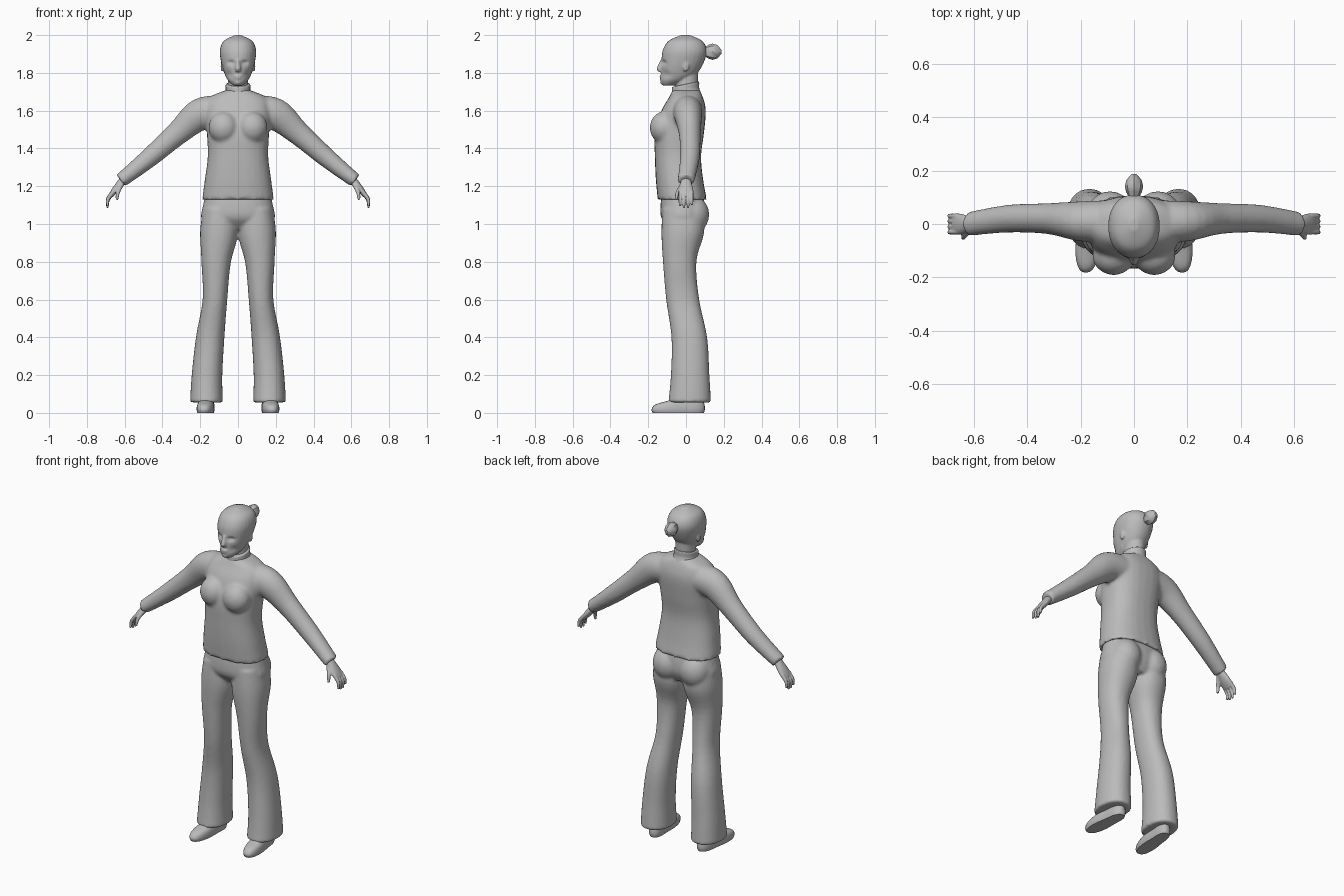
import bpy, bmesh, math
from mathutils import Vector, Matrix

cube = bpy.data.objects.get("Cube")
if cube:
    bpy.data.objects.remove(cube)

GREY = (0.5, 0.5, 0.5, 1)
plain_grey = bpy.data.materials.new("plain grey")
plain_grey.use_nodes = True
plain_grey.diffuse_color = GREY
plain_grey.node_tree.nodes["Principled BSDF"].inputs["Base Color"].default_value = GREY

SIDES = {"left": 1, "right": -1}


def ring(z, half, front, back, x=0):
    """Level cross-section given by its height, half width and y limits."""
    return (x, (front + back) / 2, z, half, (back - front) / 2)


def joint(x, y, z, across, deep):
    """Cross-section of a limb, square to the limb's path."""
    return (x, y, z, across, deep)


def spline(rows, steps=5):
    """Smooth the run of cross-sections between the given ones."""
    result = []
    for i in range(len(rows) - 1):
        quad = zip(rows[max(i - 1, 0)], rows[i], rows[i + 1], rows[min(i + 2, len(rows) - 1)])
        quad = list(quad)
        for k in range(steps):
            t = k / steps
            result.append([b + t / 2 * (c - a + t * (2 * a - 5 * b + 4 * c - d
                           + t * (3 * (b - c) + d - a))) for a, b, c, d in quad])
    return result + [list(rows[-1])]


def loft(bm, *rows, side=1, sides=28, power=2.0, smooth=True):
    """Skin a run of superellipse cross-sections and close both ends."""
    rows = spline(rows) if smooth else rows
    centres = [Vector(row[:3]) for row in rows]
    loops = []
    for i, (centre, row) in enumerate(zip(centres, rows)):
        path = centres[min(i + 1, len(rows) - 1)] - centres[max(i - 1, 0)]
        across = Vector((0, 1, 0)).cross(path).normalized() * row[3]
        loop = []
        for k in range(sides):
            angle = math.tau * k / sides
            c, s = math.cos(angle), math.sin(angle)
            point = centre + across * math.copysign(abs(c) ** (2 / power), c)
            point.y += row[4] * math.copysign(abs(s) ** (2 / power), s)
            point.x *= side
            loop.append(bm.verts.new(point))
        loops.append(loop)
    for low, high in zip(loops, loops[1:]):
        for k in range(sides):
            bm.faces.new((low[k - 1], low[k], high[k], high[k - 1]))
    bm.faces.new(loops[0])
    bm.faces.new(loops[-1])


def ball(bm, centre, size):
    matrix = Matrix.Translation(centre) @ Matrix.Diagonal((*size, 1))
    bmesh.ops.create_uvsphere(bm, u_segments=20, v_segments=14, radius=1, matrix=matrix)


def finish(name, bm, voxel=0, relax=4, angle=60):
    """Make the object, fusing overlapping shapes into one skin if asked."""
    bmesh.ops.recalc_face_normals(bm, faces=bm.faces)
    mesh = bpy.data.meshes.new(name)
    bm.to_mesh(mesh)
    bm.free()
    part = bpy.data.objects.new(name, mesh)
    bpy.context.collection.objects.link(part)
    bpy.ops.object.select_all(action='DESELECT')
    bpy.context.view_layer.objects.active = part
    part.select_set(True)
    if voxel:
        fuse = part.modifiers.new("fuse", 'REMESH')
        fuse.mode, fuse.voxel_size = 'VOXEL', voxel
        soften = part.modifiers.new("soften", 'SMOOTH')
        soften.factor, soften.iterations = 0.5, relax
        for modifier in ("fuse", "soften"):
            bpy.ops.object.modifier_apply(modifier=modifier)
    part.data.materials.clear()
    part.data.materials.append(plain_grey)
    bpy.ops.object.shade_smooth_by_angle(angle=math.radians(angle))
    return part


# Sweater: torso, bust and sleeves in one skin
bm = bmesh.new()
loft(bm,
     ring(z=1.13, half=.19, front=-.15, back=.11),
     ring(z=1.24, half=.175, front=-.16, back=.09),
     ring(z=1.36, half=.16, front=-.165, back=.08),
     ring(z=1.48, half=.165, front=-.165, back=.095),
     ring(z=1.6, half=.175, front=-.13, back=.105),
     ring(z=1.67, half=.15, front=-.09, back=.09),
     ring(z=1.71, half=.06, front=-.07, back=.07), power=2.4)
for s in SIDES.values():
    ball(bm, centre=(s * .076, -.117, 1.51), size=(.08, .075, .085))
    loft(bm,
         joint(x=.08, y=.01, z=1.6, across=.08, deep=.08),
         joint(x=.2, y=.01, z=1.58, across=.085, deep=.075),
         joint(x=.32, y=.02, z=1.48, across=.063, deep=.058),
         joint(x=.47, y=.02, z=1.35, across=.051, deep=.052),
         joint(x=.62, y=0, z=1.23, across=.038, deep=.045), side=s)
finish("sweater", bm, voxel=.01)

# Collar: a short tube, lower at the throat
bm = bmesh.new()
loft(bm,
     ring(z=1.67, half=.078, front=-.085, back=.08),
     ring(z=1.7, half=.066, front=-.076, back=.07),
     ring(z=1.73, half=.065, front=-.074, back=.07),
     ring(z=1.735, half=.058, front=-.067, back=.063))
for v in bm.verts:
    v.co.z += (v.co.y + .03) / 5
finish("collar", bm, angle=40)

# Trousers: pelvis, seat and flared legs in one skin
bm = bmesh.new()
loft(bm,
     ring(z=.97, half=.15, front=-.08, back=.07),
     ring(z=1.03, half=.195, front=-.13, back=.1),
     ring(z=1.1, half=.185, front=-.135, back=.1),
     ring(z=1.17, half=.17, front=-.125, back=.085), power=2.3)
for s in SIDES.values():
    ball(bm, centre=(s * .09, .035, 1.05), size=(.088, .088, .1))
    loft(bm,
         ring(z=1.08, x=.095, half=.09, front=-.125, back=.095),
         ring(z=.95, x=.101, half=.1, front=-.13, back=.095),
         ring(z=.8, x=.116, half=.078, front=-.122, back=.055),
         ring(z=.6, x=.122, half=.065, front=-.105, back=.07),
         ring(z=.4, x=.147, half=.075, front=-.077, back=.112),
         ring(z=.2, x=.164, half=.081, front=-.08, back=.124),
         ring(z=.055, x=.167, half=.087, front=-.094, back=.133), side=s, power=2.2)
finish("trousers", bm, voxel=.009)

# Shoes: narrow at the instep, toes turned slightly out
for name, s in SIDES.items():
    bm = bmesh.new()
    loft(bm,
         ring(z=0, x=.166, half=.044, front=-.176, back=.095),
         ring(z=.02, x=.166, half=.048, front=-.182, back=.1),
         ring(z=.045, x=.166, half=.045, front=-.16, back=.098),
         ring(z=.07, x=.166, half=.036, front=-.08, back=.09),
         ring(z=.1, x=.166, half=.03, front=-.04, back=.085), side=s, power=2.5)
    for v in bm.verts:
        instep = .14 * math.exp(-(v.co.y / .05) ** 2)
        v.co.x += (s * .166 - v.co.x) * instep - s * v.co.y * .08
    finish(name + "_shoe", bm, angle=50)

# Hands: wrist and palm, four curled fingers and a thumb
for name, s in SIDES.items():
    bm = bmesh.new()
    loft(bm,
         joint(x=.58, y=0, z=1.26, across=.022, deep=.026),
         joint(x=.61, y=0, z=1.23, across=.021, deep=.026),
         joint(x=.65, y=0, z=1.18, across=.018, deep=.039),
         joint(x=.674, y=0, z=1.15, across=.012, deep=.037), side=s)
    for finger, length in enumerate((.075, .085, .085, .07)):
        y = (finger - 1.5) * .02
        loft(bm,
             joint(x=.66, y=y, z=1.17, across=.011, deep=.009),
             joint(x=.688, y=y, z=1.17 - length / 2, across=.01, deep=.009),
             joint(x=.691, y=y * 1.1, z=1.17 - length, across=.006, deep=.006), side=s)
    loft(bm,
         joint(x=.615, y=-.015, z=1.215, across=.014, deep=.014),
         joint(x=.635, y=-.043, z=1.17, across=.011, deep=.011),
         joint(x=.641, y=-.053, z=1.128, across=.007, deep=.007), side=s)
    finish(name + "_hand", bm, voxel=.004, relax=2)

# Head: skull, neck, nose, lips, chin and ears in one skin
bm = bmesh.new()
loft(bm,
     ring(z=1.733, half=.025, front=-.124, back=-.07),
     ring(z=1.76, half=.053, front=-.134, back=.01),
     ring(z=1.8, half=.073, front=-.132, back=.062),
     ring(z=1.86, half=.09, front=-.13, back=.096),
     ring(z=1.92, half=.096, front=-.123, back=.11),
     ring(z=1.97, half=.075, front=-.092, back=.085),
     ring(z=2, half=.015, front=-.025, back=.02), power=2.15)
loft(bm,
     ring(z=1.66, half=.056, front=-.062, back=.06),
     ring(z=1.82, half=.053, front=-.05, back=.065))
loft(bm,
     joint(x=0, y=-.124, z=1.872, across=.009, deep=.01),
     joint(x=0, y=-.136, z=1.822, across=.016, deep=.021),
     joint(x=0, y=-.132, z=1.806, across=.013, deep=.016), smooth=False)
ball(bm, centre=(0, -.127, 1.782), size=(.024, .014, .007))
ball(bm, centre=(0, -.126, 1.77), size=(.02, .014, .007))
ball(bm, centre=(0, -.118, 1.75), size=(.02, .019, .014))
for s in SIDES.values():
    ball(bm, centre=(s * .084, 0, 1.835), size=(.008, .016, .03))
head = finish("head", bm, voxel=.0055, relax=3)

# Press in the eye sockets and cheek hollows, then raise the eyelids
for v in head.data.vertices:
    if v.co.y < -.03:
        for x, z, wide, high, press in ((.036, 1.853, .018, .012, .014),
                                        (.05, 1.79, .02, .02, .01),
                                        (.036, 1.85, .012, .006, -.004)):
            away = ((abs(v.co.x) - x) / wide) ** 2 + ((v.co.z - z) / high) ** 2
            v.co.y += press * math.exp(-away)

# Hair bun: a faceted knot behind the crown
bm = bmesh.new()
loft(bm, *[joint(x=0, y=0, z=reach, across=size * .8, deep=size) for reach, size in
           ((.07, .022), (.1, .024), (.12, .037), (.14, .043), (.165, .036), (.187, .012))],
     sides=8, smooth=False)
bmesh.ops.rotate(bm, verts=bm.verts, matrix=Matrix.Rotation(-math.pi / 2, 3, 'X'))
bmesh.ops.translate(bm, verts=bm.verts, vec=(0, 0, 1.912))
finish("hair_bun", bm, angle=35)
